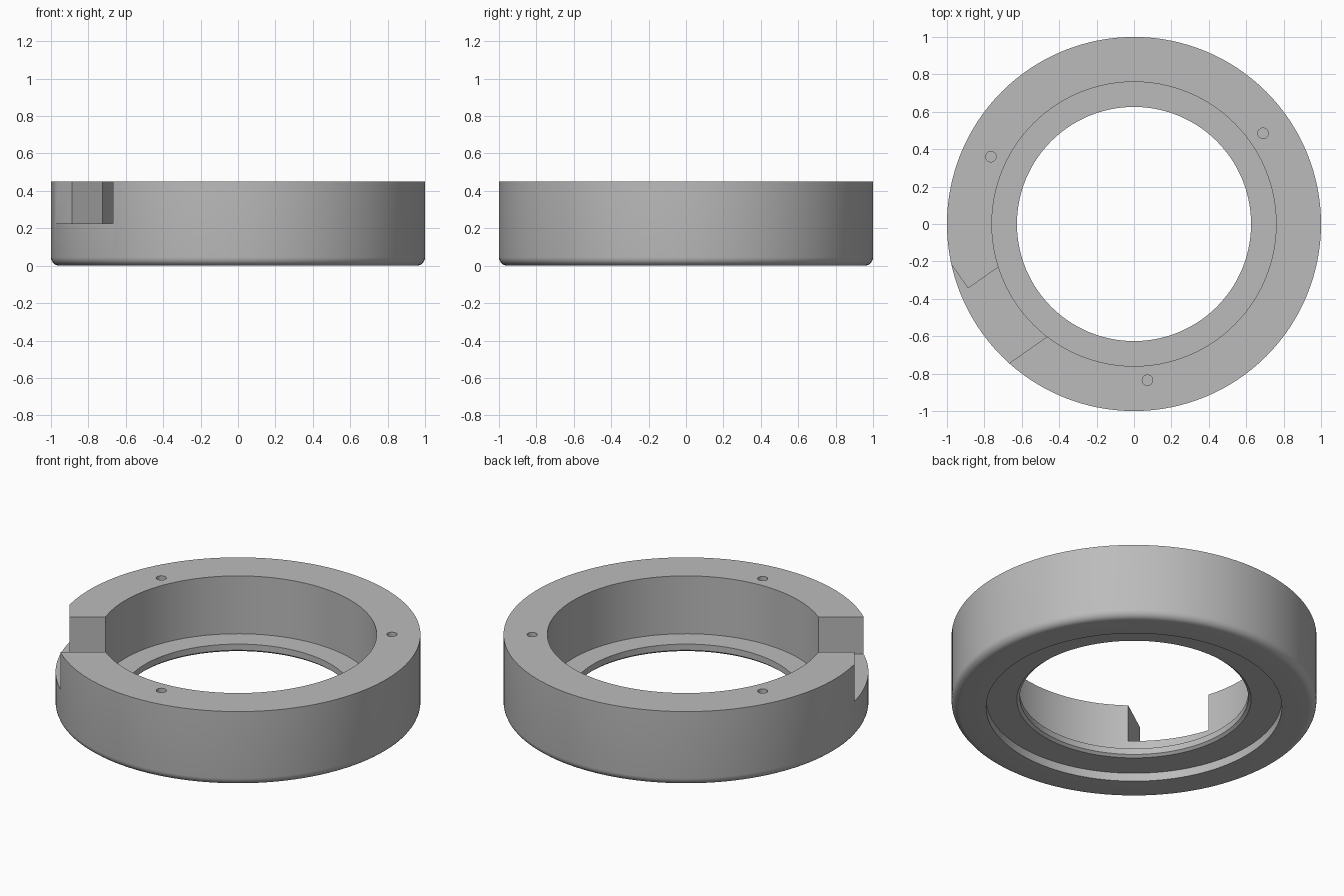
import bpy, bmesh
from math import radians, sin, cos, pi
from mathutils import Matrix

cube = bpy.data.objects.get("Cube")
if cube:
    bpy.data.objects.remove(cube, do_unlink=True)

SEGMENTS = 128
HEIGHT = 0.45
FILLET = 0.045

grey = bpy.data.materials.new("plain_grey")
grey.use_nodes = True
colour = (0.5, 0.5, 0.5, 1)
grey.diffuse_color = colour
grey.node_tree.nodes["Principled BSDF"].inputs["Base Color"].default_value = colour


def add_object(name, bm):
    bmesh.ops.recalc_face_normals(bm, faces=bm.faces)
    mesh = bpy.data.meshes.new(name)
    bm.to_mesh(mesh)
    bm.free()
    mesh.materials.append(grey)
    obj = bpy.data.objects.new(name, mesh)
    bpy.context.collection.objects.link(obj)
    return obj


def lathe(name, profile):
    """Revolve a closed (radius, height) profile about z."""
    bm = bmesh.new()
    rings = []
    for i in range(SEGMENTS):
        a = 2 * pi * i / SEGMENTS
        rings.append([bm.verts.new((r * cos(a), r * sin(a), z)) for r, z in profile])
    n = len(profile)
    for i in range(SEGMENTS):
        a, b = rings[i], rings[(i + 1) % SEGMENTS]
        for j in range(n):
            k = (j + 1) % n
            bm.faces.new((a[j], b[j], b[k], a[k]))
    return add_object(name, bm)


def box_cutter(name, x_range, y_range, z_range, turn):
    """Box given by its limits, then turned about z."""
    limits = (x_range, y_range, z_range)
    size = [hi - lo for lo, hi in limits]
    mid = [(hi + lo) / 2 for lo, hi in limits]
    bm = bmesh.new()
    matrix = Matrix.Rotation(turn, 4, "Z") @ Matrix.Translation(mid) @ Matrix.Diagonal((*size, 1))
    bmesh.ops.create_cube(bm, size=1, matrix=matrix)
    return add_object(name, bm)


def hole_cutter(name, x, y, radius, depth):
    bm = bmesh.new()
    bmesh.ops.create_cone(bm, cap_ends=True, segments=32, radius1=radius, radius2=radius,
                          depth=2 * depth, matrix=Matrix.Translation((x, y, HEIGHT)))
    return add_object(name, bm)


# Ring body: rounded foot, wide bore, inner lip and a recess underneath
foot = [(1 - FILLET + FILLET * sin(t * pi / 12), FILLET - FILLET * cos(t * pi / 12))
        for t in range(7)]
ring = lathe("ring_body", foot + [
    (1, HEIGHT), (0.76, HEIGHT), (0.76, 0.1), (0.626, 0.1),
    (0.626, 0.063), (0.642, 0.05), (0.81, 0.05), (0.81, 0)])

# Slot through the wall with a flat beside it, and three blind holes in the top
slot_turn = radians(215)
slot_z = (0.225, 0.6)
cutters = [
    box_cutter("slot_cutter", (0.5, 1.2), (-0.227, 0.227), slot_z, slot_turn),
    box_cutter("flat_cutter", (0.924, 1.3), (-0.5, -0.1), slot_z, slot_turn),
]
for i, (x, y) in enumerate([(-0.765, 0.36), (0.69, 0.485), (0.072, -0.835)]):
    cutters.append(hole_cutter(f"hole_cutter_{i + 1}", x, y, 0.028, 0.15))

bpy.ops.object.select_all(action="DESELECT")
ring.select_set(True)
bpy.context.view_layer.objects.active = ring
for cutter in cutters:
    cutter.hide_render = True
    cut = ring.modifiers.new(cutter.name, "BOOLEAN")
    cut.operation = "DIFFERENCE"
    cut.solver = "EXACT"
    cut.object = cutter
    bpy.ops.object.modifier_apply(modifier=cut.name)
    bpy.data.objects.remove(cutter, do_unlink=True)

bpy.ops.object.shade_smooth_by_angle(angle=radians(25))
